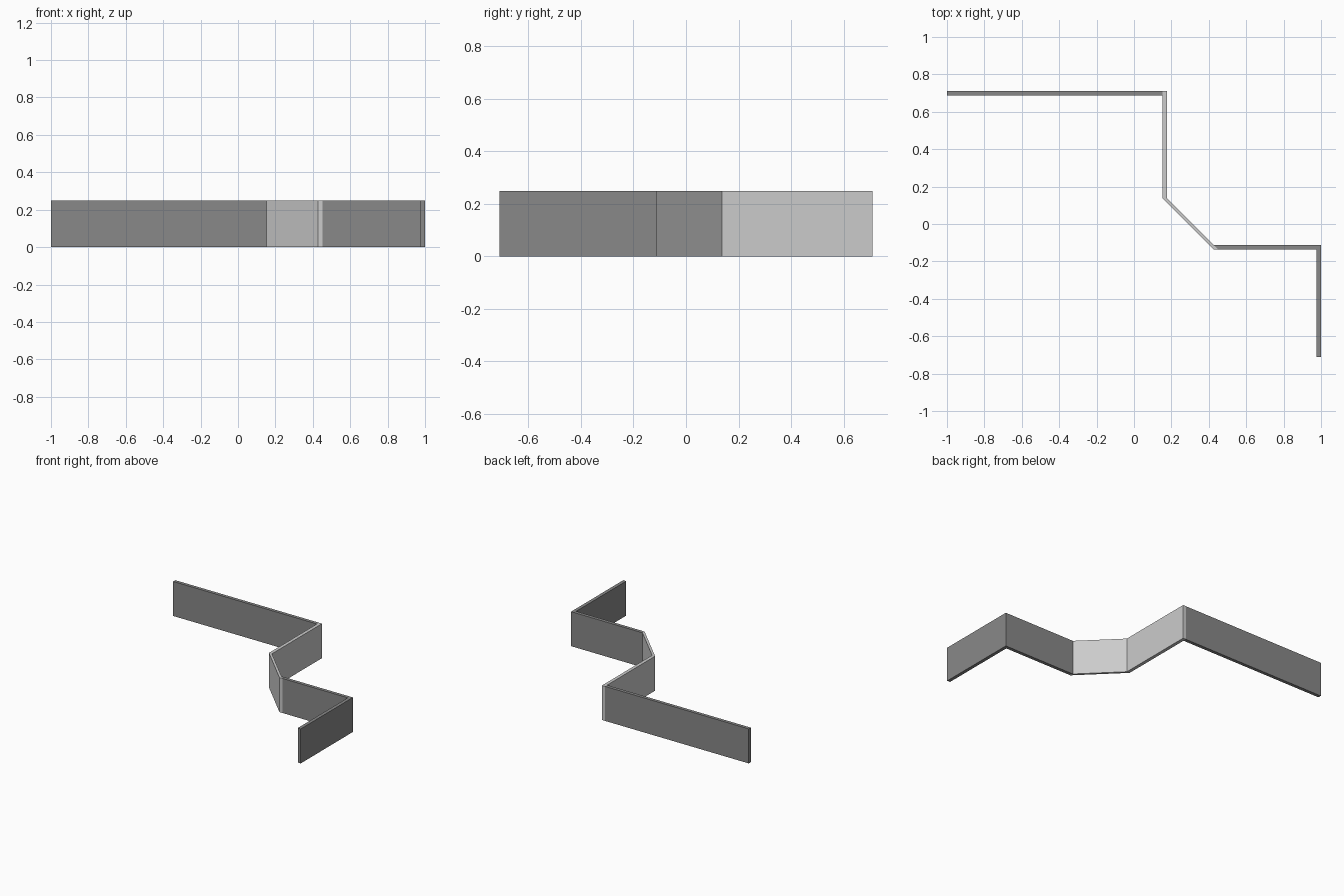
import bpy, bmesh

if "Cube" in bpy.data.objects:
    bpy.data.objects.remove(bpy.data.objects["Cube"])

H = 0.25    # wall height
T = 0.024   # wall thickness

dark = bpy.data.materials.new("dark_grey")
dark.diffuse_color = (0.25, 0.25, 0.25, 1)
dark.use_nodes = True
dark.node_tree.nodes["Principled BSDF"].inputs["Base Color"].default_value = dark.diffuse_color


def wall(name, footprint, mat=None):
    """Extrude a flat footprint upward into a wall panel."""
    me = bpy.data.meshes.new(name)
    bm = bmesh.new()
    face = bm.faces.new([bm.verts.new((x, y, 0)) for x, y in footprint])
    ext = bmesh.ops.extrude_face_region(bm, geom=[face])
    top = [v for v in ext["geom"] if isinstance(v, bmesh.types.BMVert)]
    bmesh.ops.translate(bm, verts=top, vec=(0, 0, H))
    bmesh.ops.recalc_face_normals(bm, faces=bm.faces)
    bm.to_mesh(me)
    bm.free()
    if mat:
        me.materials.append(mat)
    bpy.context.collection.objects.link(bpy.data.objects.new(name, me))


def rect(x0, x1, y0, y1):
    return [(x0, y0), (x1, y0), (x1, y1), (x0, y1)]


X2 = 0.152            # left side of the second wall
XD, YD = 0.428, 0.137  # foot of the diagonal; it spans -YD..YD
Y1 = 0.71

# Long back wall and the wall that turns towards the front
wall("back_wall", rect(-1, X2, Y1 - T, Y1), dark)
wall("middle_side_wall", rect(X2, X2 + T, YD, Y1))
# Diagonal wall with ends cut square to the axes
wall("diagonal_wall", [(X2, YD), (XD, -YD), (XD + T, -YD), (X2 + T, YD)])
# Front wall meets the diagonal on a slant
wall("front_wall", [(XD + T, -YD), (1 - T, -YD), (1 - T, -YD + T), (XD, -YD + T)], dark)
# End wall covering the last corner
wall("end_side_wall", rect(1 - T, 1, -Y1, -YD + T), dark)
